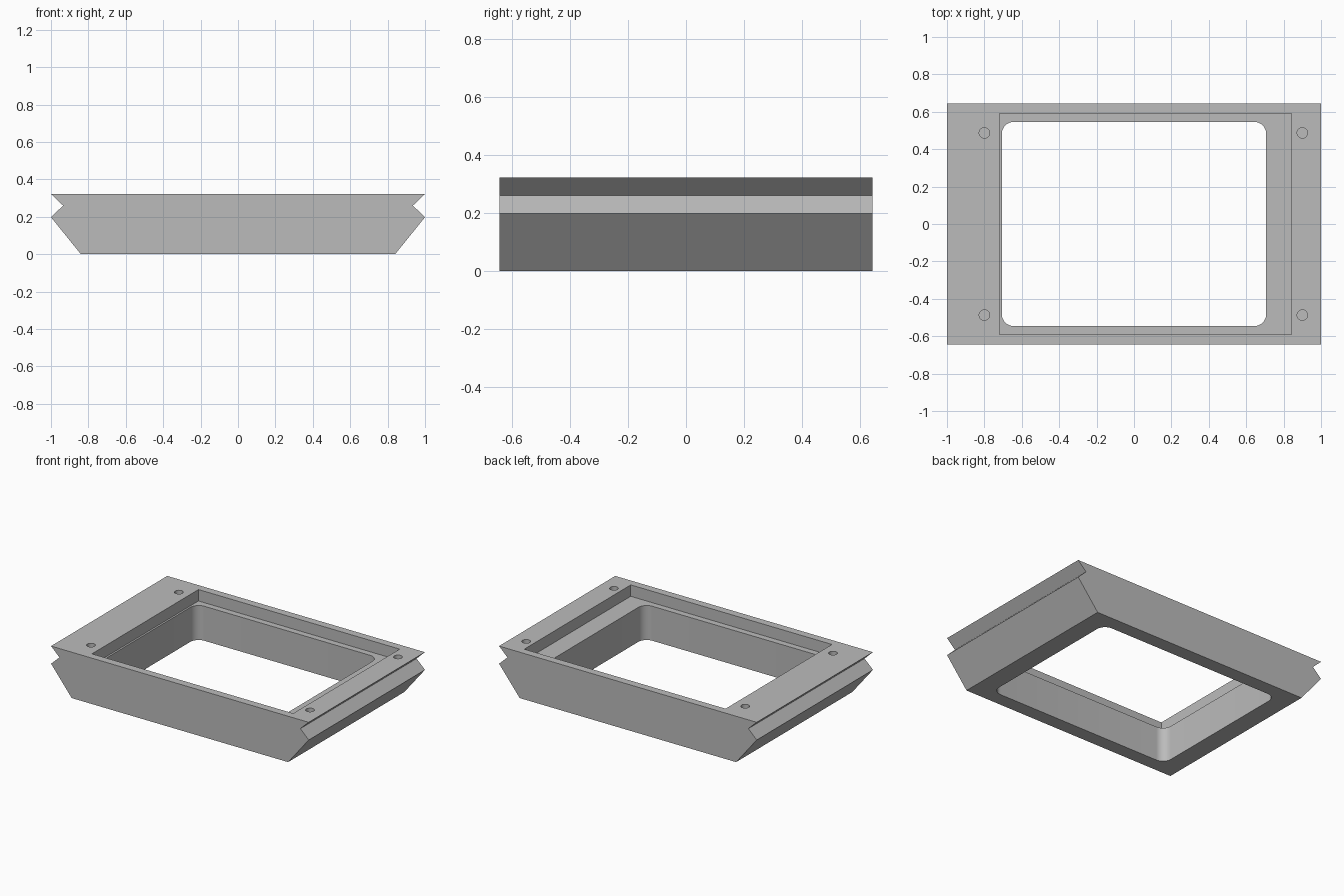
import bpy, bmesh
from math import cos, sin, pi, radians
from mathutils import Vector

if "Cube" in bpy.data.objects:
    bpy.data.objects.remove(bpy.data.objects["Cube"])

HEIGHT, HALF_DEPTH = 0.322, 0.644

grey = bpy.data.materials.new("plain grey")
grey.use_nodes = True
colour = (0.5, 0.5, 0.5, 1)
grey.diffuse_color = colour
grey.node_tree.nodes["Principled BSDF"].inputs["Base Color"].default_value = colour


def prism(name, outline, sweep):
    """Sweep a closed outline of 3D points along a vector into a solid."""
    bm = bmesh.new()
    face = bm.faces.new([bm.verts.new(p) for p in outline])
    moved = bmesh.ops.extrude_face_region(bm, geom=[face], use_keep_orig=True)
    verts = [g for g in moved["geom"] if isinstance(g, bmesh.types.BMVert)]
    bmesh.ops.translate(bm, verts=verts, vec=Vector(sweep))
    bmesh.ops.recalc_face_normals(bm, faces=bm.faces)
    mesh = bpy.data.meshes.new(name)
    bm.to_mesh(mesh)
    bm.free()
    mesh.materials.append(grey)
    obj = bpy.data.objects.new(name, mesh)
    bpy.context.collection.objects.link(obj)
    return obj


def rounded_rect(hx, hy, r, z, steps=10):
    """Outline of a rectangle with rounded corners."""
    pts = []
    for i, (sx, sy) in enumerate([(1, 1), (-1, 1), (-1, -1), (1, -1)]):
        for k in range(steps + 1):
            a = pi / 2 * (i + k / steps)
            pts.append((sx * (hx - r) + r * cos(a), sy * (hy - r) + r * sin(a), z))
    return pts


def circle(x, y, r, z, n=32):
    return [(x + r * cos(2 * pi * k / n), y + r * sin(2 * pi * k / n), z) for k in range(n)]


def cut(body, cutter):
    """Subtract a cutter from the body and discard it."""
    cutter.hide_render = True
    mod = body.modifiers.new("cut", 'BOOLEAN')
    mod.operation, mod.solver, mod.object = 'DIFFERENCE', 'EXACT', cutter
    bpy.context.view_layer.objects.active = body
    bpy.ops.object.modifier_apply(modifier=mod.name)
    bpy.data.objects.remove(cutter)


# Body: side profile with a V groove and a tapered foot, mirrored in x
side = [(0.84, 0), (1, 0.198), (0.935, 0.26), (1, HEIGHT)]
profile = side + [(-x, z) for x, z in reversed(side)]
frame = prism("frame", [(x, -HALF_DEPTH, z) for x, z in profile], (0, 2 * HALF_DEPTH, 0))

# Rounded window through the whole frame
cut(frame, prism("window_cutter", rounded_rect(0.707, 0.546, 0.065, -0.1), (0, 0, 0.6)))

# Shallow off-centre recess around the window
left, right, half, floor = -0.72, 0.842, 0.59, HEIGHT - 0.08
recess = [(left, -half, floor), (right, -half, floor), (right, half, floor), (left, half, floor)]
cut(frame, prism("recess_cutter", recess, (0, 0, 0.3)))

# Four blind screw holes
for x in (-0.8, 0.9):
    for y in (-0.487, 0.487):
        cut(frame, prism("hole_cutter", circle(x, y, 0.028, HEIGHT - 0.12), (0, 0, 0.3)))

# Smooth the rounded corners, keep the edges crisp
bpy.ops.object.select_all(action='DESELECT')
frame.select_set(True)
bpy.context.view_layer.objects.active = frame
bpy.ops.object.shade_smooth_by_angle(angle=radians(30))
